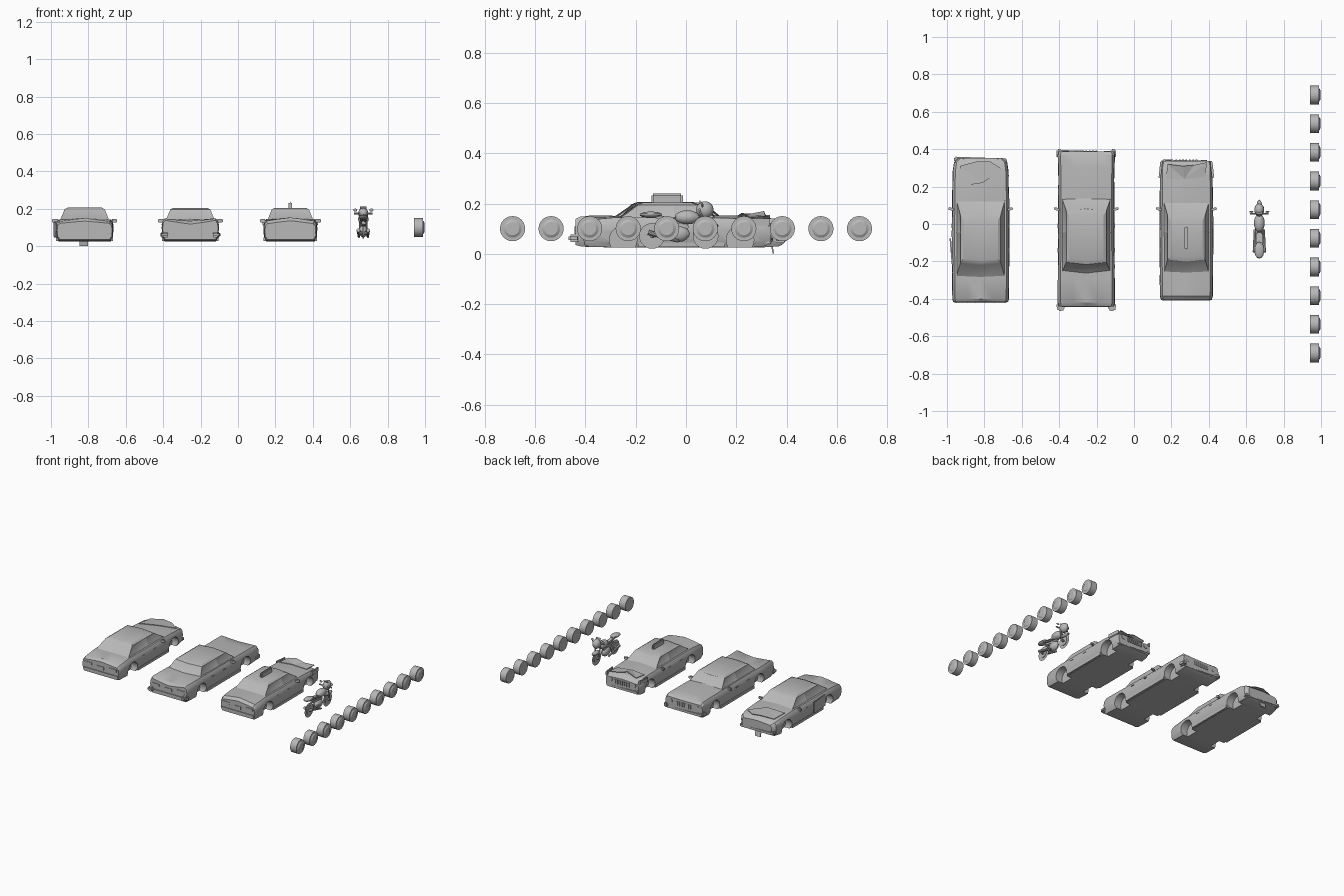
import bpy, bmesh, math
from mathutils import Matrix, Vector

if "Cube" in bpy.data.objects:
    bpy.data.objects.remove(bpy.data.objects["Cube"])

grey = bpy.data.materials.new("plain grey")
grey.diffuse_color = (0.48, 0.48, 0.48, 1)
grey.use_nodes = True
grey.node_tree.nodes["Principled BSDF"].inputs["Base Color"].default_value = grey.diffuse_color


def finish(bm, name, smooth=True):
    bmesh.ops.recalc_face_normals(bm, faces=bm.faces[:])
    me = bpy.data.meshes.new(name)
    bm.to_mesh(me)
    bm.free()
    me.materials.append(grey)
    ob = bpy.data.objects.new(name, me)
    bpy.context.collection.objects.link(ob)
    bpy.ops.object.select_all(action='DESELECT')
    ob.select_set(True)
    bpy.context.view_layer.objects.active = ob
    if smooth:
        bpy.ops.object.shade_smooth_by_angle(angle=math.radians(30))
    return ob


def loft(rings):
    bm = bmesh.new()
    rows = [[bm.verts.new(p) for p in r] for r in rings]
    bands = []
    for a, b in zip(rows, rows[1:]):
        n = len(a)
        bands.append([bm.faces.new((a[i], a[(i + 1) % n], b[(i + 1) % n], b[i])) for i in range(n)])
    bm.faces.new(rows[0])
    bm.faces.new(rows[-1])
    return bm, bands


def box(name, loc, size, rot=(0, 0, 0), bevel=0.0):
    bm = bmesh.new()
    bmesh.ops.create_cube(bm, size=1, matrix=Matrix.Diagonal((*size, 1)))
    if bevel:
        bmesh.ops.bevel(bm, geom=bm.edges[:], offset=bevel, segments=2, affect='EDGES')
    m = Matrix.Translation(loc)
    for angle, axis in zip(rot, "XYZ"):
        m = m @ Matrix.Rotation(math.radians(angle), 4, axis)
    bm.transform(m)
    return finish(bm, name)


def disc(bm, loc, r1, r2, depth, sides=24):
    m = Matrix.Translation(loc) @ Matrix.Rotation(math.pi / 2, 4, 'Y')
    bmesh.ops.create_cone(bm, cap_ends=True, segments=sides, radius1=r1, radius2=r2, depth=depth, matrix=m)


def tube(name, a, b, r, r2=None):
    a, b = Vector(a), Vector(b)
    bm = bmesh.new()
    m = Matrix.Translation((a + b) / 2) @ (b - a).to_track_quat('Z', 'Y').to_matrix().to_4x4()
    bmesh.ops.create_cone(bm, cap_ends=True, segments=10, radius1=r, radius2=r2 or r,
                          depth=(b - a).length, matrix=m)
    return finish(bm, name)


def blob(name, loc, size):
    bm = bmesh.new()
    bmesh.ops.create_uvsphere(bm, u_segments=14, v_segments=8, radius=1)
    bm.transform(Matrix.Translation(loc) @ Matrix.Diagonal((*size, 1)))
    return finish(bm, name)


def car(name, cx, w, stations, cabin, arches):
    # body: cross-sections from tail to nose; each is y, width, underside, shoulder, crown
    rings = []
    for y, f, lo, hi, crown in stations:
        h = hi - lo
        half = [(.9, lo), (.98, lo + .2 * h), (1, lo + .6 * h), (.98, lo + .85 * h),
                (.9, hi), (.45, hi + .55 * crown)]
        ring = [(0, lo)] + half + [(0, hi + crown)] + [(-x, z) for x, z in reversed(half)]
        rings.append([(cx + x * w * f, y, z) for x, z in ring])
    bm, _ = loft(rings)
    body = finish(bm, name + "_body", False)
    # wheel wells
    bm = bmesh.new()
    for y in arches:
        for s in (-1, 1):
            disc(bm, (cx + s * w, y, .055), .055, .055, .11)
    cutter = finish(bm, name + "_well_cutter", False)
    cutter.hide_render = True
    mod = body.modifiers.new("wells", 'BOOLEAN')
    mod.operation, mod.solver, mod.object = 'DIFFERENCE', 'EXACT', cutter
    bpy.ops.object.select_all(action='DESELECT')
    body.select_set(True)
    bpy.context.view_layer.objects.active = body
    bpy.ops.object.modifier_apply(modifier="wells")
    bpy.data.objects.remove(cutter)
    bpy.ops.object.shade_smooth_by_angle(angle=math.radians(30))
    # cabin with inset windows
    r0, r1, f1, f0, top = cabin
    rings = []
    for back, front, half, z, bow in ((r0, f0, w * .88, .13, .014), (r1, f1, w * .70, top - .009, .012),
                                      (r1 + .02, f1 - .025, w * .6, top, .008)):
        mid = -.045
        rings.append([(cx + x, y, z) for x, y in (
            (half, back), (half, mid), (half, front), (0, front + bow),
            (-half, front), (-half, mid), (-half, back), (0, back - bow))])
    bm, bands = loft(rings)
    bmesh.ops.recalc_face_normals(bm, faces=bm.faces[:])
    g = bands[0]
    for group in ([g[0]], [g[1]], [g[4]], [g[5]], [g[2], g[3]], [g[6], g[7]]):
        bmesh.ops.inset_region(bm, faces=group, thickness=.008, depth=-.002)
    finish(bm, name + "_cabin")
    # bumpers, lamps, plate
    tail, nose = stations[0][0], stations[-1][0]
    box(name + "_rear_bumper", (cx, tail + .008, .058), (w * 1.9, .026, .024), bevel=.006)
    box(name + "_front_bumper", (cx, nose - .012, .052), (w * 1.85, .03, .024), (0, 2, -2), .006)
    box(name + "_plate", (cx, tail - .001, .09), (.055, .006, .022))
    for s in (-1, 1):
        box(name + "_tail_lamp", (cx + s * w * .66, tail, .1), (.06, .008, .02), bevel=.002)
        box(name + "_sill", (cx + s * w * .94, (arches[0] + arches[1]) / 2, .036),
            (.016, arches[1] - arches[0] - .12, .018))
        box(name + "_mirror", (cx + s * (w + .005), .08, .137), (.03, .014, .019), (0, 0, s * 15), .003)
        for y in (-.14, -.01):
            box(name + "_door_handle", (cx + s * w * .99, y, .115), (.006, .025, .005))


# three cars, noses towards the back
X1, X2, X3 = -.82, -.255, .28
car("saloon", X1, .153, [
    (-.418, .96, .035, .122, .012), (-.40, .99, .028, .132, .018), (-.29, 1, .025, .143, .006),
    (-.05, 1.01, .025, .143, .005), (.14, 1, .025, .143, .01), (.28, .98, .025, .136, .014),
    (.33, .93, .03, .125, .014), (.352, .78, .04, .11, .008)], (-.30, -.205, .045, .145, .206), (-.26, .215))
car("finned_car", X2, .153, [
    (-.44, .97, .035, .138, -.02), (-.42, 1, .03, .148, -.014), (-.29, 1, .025, .146, -.002),
    (-.05, .98, .025, .143, .005), (.15, .98, .025, .142, .008), (.30, .99, .025, .142, .002),
    (.37, 1, .03, .14, -.006), (.388, .98, .04, .125, -.002)], (-.265, -.205, .07, .15, .205), (-.27, .24))
car("taxi", X3, .143, [
    (-.405, .95, .035, .12, .016), (-.385, .99, .028, .135, .018), (-.275, 1, .025, .145, .006),
    (-.05, 1.01, .025, .143, .005), (.13, 1, .025, .143, .01), (.26, .99, .025, .138, .012),
    (.31, .98, .03, .13, .014), (.338, .93, .04, .112, .008)], (-.278, -.19, .045, .135, .204), (-.25, .215))

# roof sign on the taxi
box("roof_sign", (X3, -.075, .218), (.018, .125, .042), bevel=.007)

# head lamps and grilles
for n, cx, nose, k in (("saloon", X1, .345, .09), ("finned_car", X2, .386, .11), ("taxi", X3, .338, .095)):
    for s in (-1, 1):
        tube(n + "_head_lamp", (cx + s * k, nose - .03, .098), (cx + s * k, nose + .004, .098), .017)
    for i in range(7):
        box(n + "_grille_bar", (cx + (i - 3) * .018, nose, .092), (.009, .014, .03))

# crash damage: folded bonnets, hanging plate, bent door and bumper ends
def folded_sheet(name, points, thick=.004):
    bm = bmesh.new()
    lo = [bm.verts.new(p) for p in points]
    up = [bm.verts.new((x, y, z + thick)) for x, y, z in points]
    n = len(lo)
    for i in range(1, n - 1):
        bm.faces.new((lo[0], lo[i], lo[i + 1]))
        bm.faces.new((up[0], up[i], up[i + 1]))
    for i in range(n):
        j = (i + 1) % n
        bm.faces.new((lo[i], lo[j], up[j], up[i]))
    finish(bm, name, False)


folded_sheet("saloon_bonnet", [(X1 + .01, .22, .158), (X1 - .12, .2, .144), (X1 - .11, .31, .138),
                               (X1 - .02, .335, .15), (X1 + .05, .335, .142), (X1 + .12, .29, .138)])
folded_sheet("taxi_bonnet", [(X3 - .01, .24, .152), (X3 - .11, .24, .142), (X3 - .1, .32, .145),
                             (X3 - .02, .31, .166), (X3 + .04, .315, .148), (X3 + .11, .33, .145),
                             (X3 + .1, .25, .142)])
box("hanging_plate", (X1 - .005, .343, .024), (.045, .006, .046), (12, 0, 0))
box("bent_door", (X1 - .156, -.15, .09), (.008, .15, .085), (0, 0, 5), .003)
for s in (-1, 1):
    box("finned_car_bumper_end", (X2 + s * .138, -.442, .062), (.04, .045, .03), (0, 0, -s * 12), .008)
    box("finned_car_nose_guard", (X2 + s * .145, .375, .06), (.03, .05, .035), (0, 0, 0), .008)
    box("taxi_torn_wing", (X3 + s * .138, .29, .125), (.012, .09, .03), (0, 0, s * 6), .003)

# row of spare wheels
for i in range(10):
    y = -.69 + i * 1.38 / 9
    bm = bmesh.new()
    disc(bm, (.965, y, .1), .05, .05, .05)
    disc(bm, (.9925, y, .1), .038, .026, .007)
    finish(bm, "spare_wheel")

# motorcycle
BX = .67
for y in (-.135, .078):
    bm = bmesh.new()
    bmesh.ops.create_circle(bm, segments=6, radius=.013, matrix=Matrix.Translation((0, .038, 0)))
    bmesh.ops.rotate(bm, verts=bm.verts[:], cent=(0, .038, 0), matrix=Matrix.Rotation(math.pi / 2, 3, 'Y'))
    bmesh.ops.spin(bm, geom=bm.edges[:], angle=2 * math.pi, steps=24, axis=(1, 0, 0), cent=(0, 0, 0),
                   use_merge=True)
    disc(bm, (0, 0, 0), .03, .03, .008, 16)
    disc(bm, (0, 0, 0), .009, .009, .035, 10)
    bm.transform(Matrix.Translation((BX, y, .071)))
    finish(bm, "motorcycle_wheel")
blob("engine", (BX, -.03, .08), (.024, .045, .033))
blob("fuel_tank", (BX, .005, .145), (.029, .05, .028))
box("frame_spine", (BX, -.05, .115), (.022, .12, .022), (-8, 0, 0), .005)
box("seat", (BX, -.085, .142), (.034, .08, .014), (-8, 0, 0), .005)
blob("tail_cowl", (BX, -.14, .155), (.027, .045, .013))
blob("front_cowl", (BX, .075, .175), (.027, .035, .034))
box("screen", (BX, .062, .2), (.036, .006, .03), (35, 0, 0), .002)
blob("front_mudguard", (BX, .085, .112), (.016, .045, .013))
tube("handlebar", (BX - .05, .055, .175), (BX + .05, .055, .175), .005)
for s in (-1, 1):
    tube("fork", (BX + s * .018, .078, .071), (BX + s * .018, .055, .175), .005)
    tube("swing_arm", (BX + s * .018, -.135, .071), (BX + s * .018, -.04, .08), .006)
    tube("exhaust", (BX + s * .024, -.03, .05), (BX + s * .026, -.15, .085), .006, .01)
    blob("bar_mirror", (BX + s * .043, .065, .193), (.011, .005, .008))
